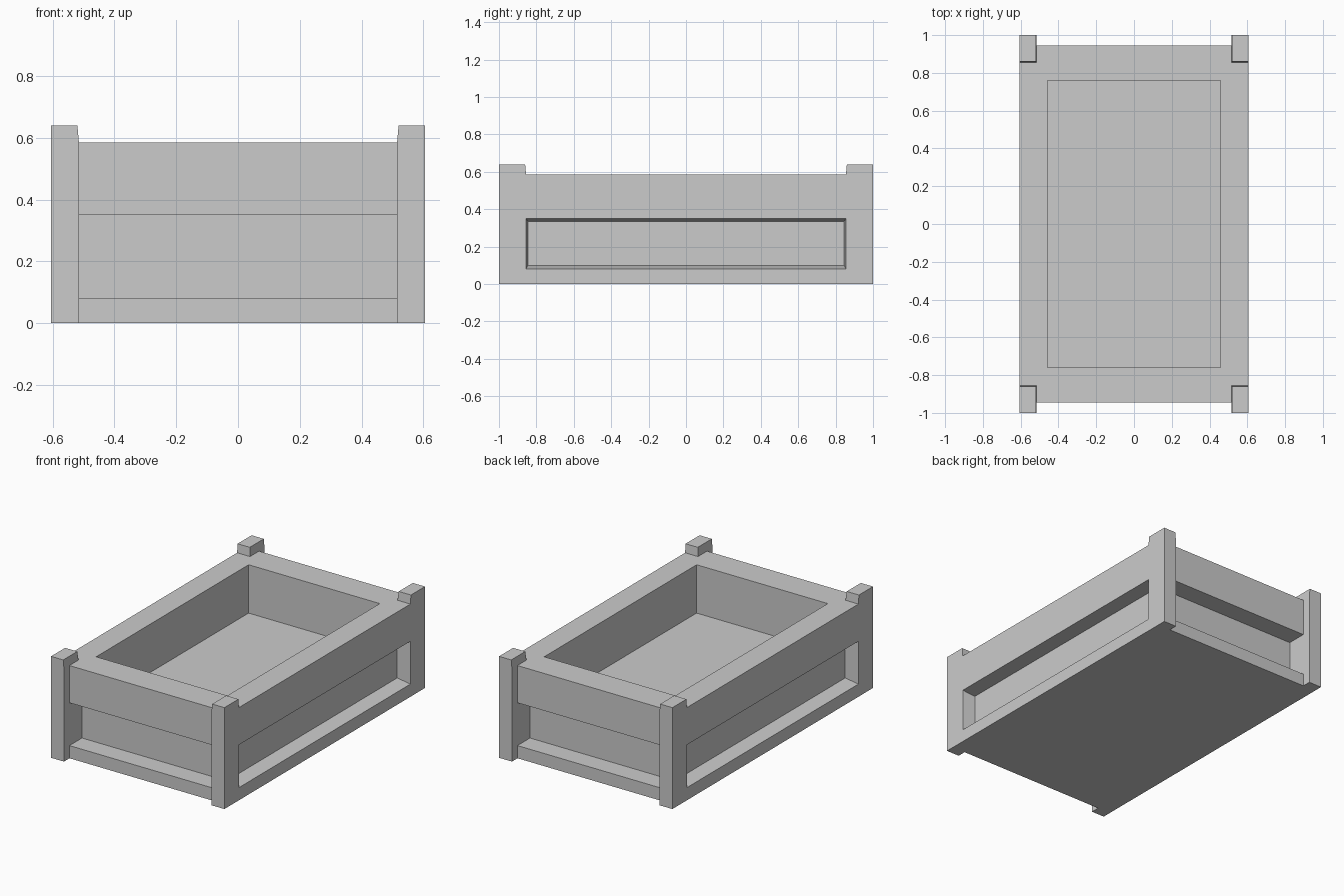
import bpy, bmesh

if "Cube" in bpy.data.objects:
    bpy.data.objects.remove(bpy.data.objects["Cube"])


def block(name, lo, hi):
    """Prism whose lower and upper ends are (x0, x1, y0, y1, z) rectangles, so it can taper."""
    bm = bmesh.new()
    rings = []
    for x0, x1, y0, y1, z in (lo, hi):
        rings.append([bm.verts.new(p) for p in
                      ((x0, y0, z), (x1, y0, z), (x1, y1, z), (x0, y1, z))])
    a, b = rings
    bm.faces.new(a[::-1])
    bm.faces.new(b)
    for i in range(4):
        j = (i + 1) % 4
        bm.faces.new((a[i], a[j], b[j], b[i]))
    bmesh.ops.recalc_face_normals(bm, faces=bm.faces)
    mesh = bpy.data.meshes.new(name)
    bm.to_mesh(mesh)
    bm.free()
    obj = bpy.data.objects.new(name, mesh)
    bpy.context.collection.objects.link(obj)
    return obj


def box(name, x0, x1, y0, y1, z0, z1):
    return block(name, (x0, x1, y0, y1, z0), (x0, x1, y0, y1, z1))


def cut(target, cutter):
    """Subtract the cutter from the target and remove the cutter."""
    cutter.hide_render = True
    mod = target.modifiers.new("cut", 'BOOLEAN')
    mod.operation = 'DIFFERENCE'
    mod.solver = 'EXACT'
    mod.object = cutter
    bpy.context.view_layer.objects.active = target
    bpy.ops.object.modifier_apply(modifier=mod.name)
    bpy.data.objects.remove(cutter)


W, L, H = 0.605, 1.0, 0.64        # outer half width, half length, post height
PX, PY = 0.515, 0.855             # inner faces of the corner posts
RIM = 0.585                       # height of the rim
SLOT_LO, SLOT_HI = 0.08, 0.35     # height range of the wall recesses

# Outer block that holds posts, rim, walls and floor
crate = box("crate_body", -W, W, -L, L, 0, H)

# Lower the rim between the slightly tapered post tops
cut(crate, block("rim_cut_long", (-PX, PX, -1.2, 1.2, RIM),
                 (-PX - .01, PX + .01, -1.2, 1.2, RIM + .11)))
cut(crate, block("rim_cut_wide", (-.8, .8, -PY, PY, RIM),
                 (-.8, .8, -PY - .01, PY + .01, RIM + .11)))

# Inner tray
cut(crate, box("tray_cut", -.458, .458, -.76, .76, .28, .8))

for s in (-1, 1):
    # End walls set back between the posts, with a deeper slot in the middle
    y0, y1 = sorted((s * .945, s * 1.2))
    cut(crate, box("end_setback_cut", -PX, PX, y0, y1, -.1, .8))
    y0, y1 = sorted((s * .82, s * 1.1))
    cut(crate, box("end_slot_cut", -PX, PX, y0, y1, SLOT_LO, SLOT_HI))

    # Side recess with sloped edges: inner rectangle to flush outer rectangle
    recess = block("side_recess_cut", (-.1, -.335, -.845, .845, .52),
                   (-SLOT_LO, -SLOT_HI, -PY, PY, W))
    for v in recess.data.vertices:
        x, y, z = v.co
        v.co = (s * z, y, -x)
    bm = bmesh.new()
    bm.from_mesh(recess.data)
    bmesh.ops.recalc_face_normals(bm, faces=bm.faces)
    bm.to_mesh(recess.data)
    bm.free()
    cut(crate, recess)
